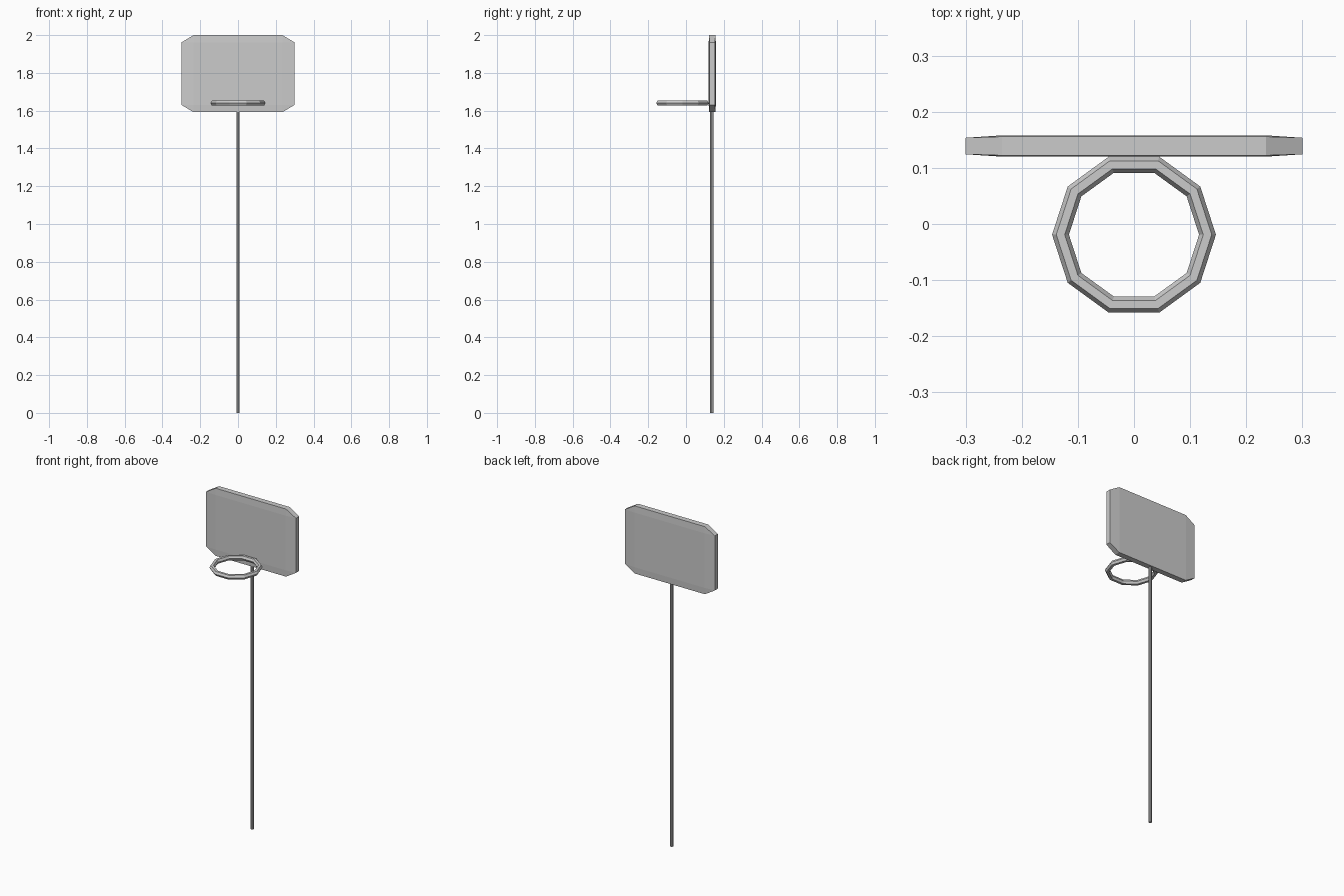
import bpy, bmesh

if "Cube" in bpy.data.objects:
    bpy.data.objects.remove(bpy.data.objects["Cube"])

BOARD_Y = 0.139


def make_backboard():
    # octagonal panel: full-depth centre, thinner outer rim
    hx, hz, ix, iz = 0.30, 0.204, 0.235, 0.165
    cz = 1.796
    quads = [(1, 1), (-1, 1), (-1, -1), (1, -1)]
    bm = bmesh.new()
    rims = []
    for side in (-1, 1):
        def vert(x, z, depth):
            return bm.verts.new((x, BOARD_Y + side * depth, cz + z))
        inner = [vert(sx * ix, sz * iz, 0.019) for sx, sz in quads]
        rim = []
        for i, (sx, sz) in enumerate(quads):
            a = vert(sx * hx, sz * iz, 0.0147)
            b = vert(sx * ix, sz * hz, 0.0167)
            rim += [a, b] if i % 2 == 0 else [b, a]
        bm.faces.new(inner)
        for i in range(4):
            bm.faces.new((inner[i], rim[2 * i], rim[2 * i + 1]))
            j = (i + 1) % 4
            bm.faces.new((inner[i], rim[2 * i + 1], rim[2 * j], inner[j]))
        rims.append(rim)
    # edge band joining front and back
    f, b = rims
    for i in range(8):
        j = (i + 1) % 8
        bm.faces.new((f[i], f[j], b[j], b[i]))
    bmesh.ops.recalc_face_normals(bm, faces=bm.faces)
    mesh = bpy.data.meshes.new("backboard")
    bm.to_mesh(mesh)
    bm.free()
    bpy.context.collection.objects.link(bpy.data.objects.new("backboard", mesh))


make_backboard()

# hoop rim
bpy.ops.mesh.primitive_torus_add(
    major_segments=10, minor_segments=6, major_radius=0.131,
    minor_radius=0.015, location=(0, -0.019, 1.64))
bpy.context.object.name = "hoop_ring"

# support pole
bpy.ops.mesh.primitive_cylinder_add(
    vertices=8, radius=0.009, depth=1.6, location=(0, 0.136, 0.8))
bpy.context.object.name = "pole"
